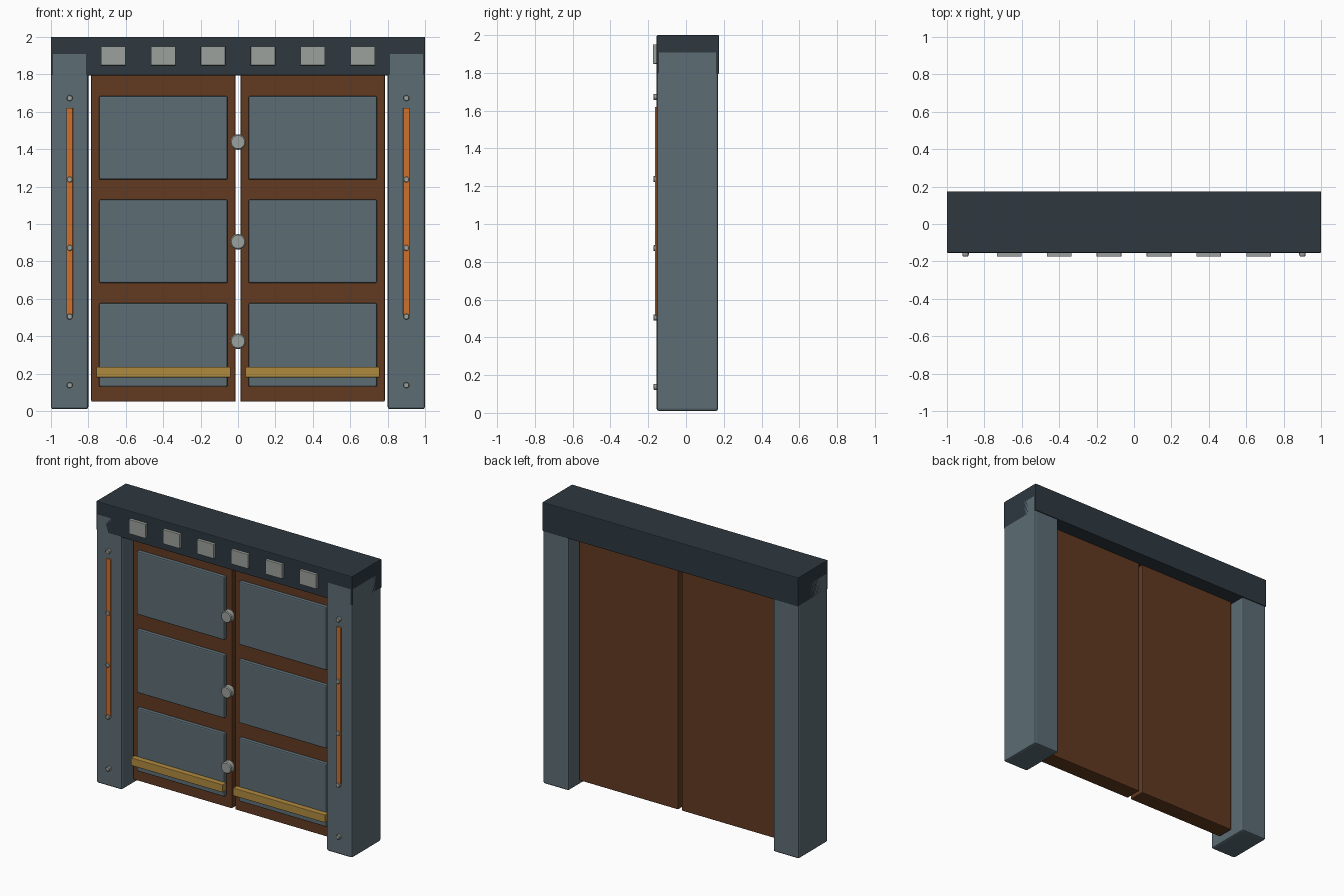
import bpy, bmesh, math
from mathutils import Matrix

if "Cube" in bpy.data.objects:
    bpy.data.objects.remove(bpy.data.objects["Cube"])


def material(name, rgb):
    m = bpy.data.materials.new(name)
    lin = [(c / 255 / 12.92) if c < 10 else ((c / 255 + 0.055) / 1.055) ** 2.4 for c in rgb]
    m.diffuse_color = (*lin, 1)
    m.use_nodes = True
    m.node_tree.nodes["Principled BSDF"].inputs["Base Color"].default_value = m.diffuse_color
    return m


STEEL = material("blue_grey_steel", (92, 109, 117))
DARK = material("dark_steel", (46, 56, 64))
WOOD = material("brown_wood", (98, 58, 33))
ORANGE = material("orange_strip", (208, 112, 44))
BRASS = material("brass", (176, 138, 62))
SILVER = material("pale_metal", (156, 161, 156))


def finish(name, bm, mat):
    me = bpy.data.meshes.new(name)
    bm.to_mesh(me)
    bm.free()
    me.materials.append(mat)
    ob = bpy.data.objects.new(name, me)
    bpy.context.collection.objects.link(ob)
    return ob


def box(name, x, y, z, mat, bevel=0.0):
    """Box given as (min, max) per axis, with a rounded edge."""
    bm = bmesh.new()
    bmesh.ops.create_cube(bm, size=1)
    for v in bm.verts:
        v.co = [r[0] if c < 0 else r[1] for c, r in zip(v.co, (x, y, z))]
    if bevel:
        bmesh.ops.bevel(bm, geom=bm.edges[:], offset=bevel, segments=2,
                        profile=0.5, affect='EDGES')
    return finish(name, bm, mat)


def stud(name, x, z, y, radius, sides, mat, bevel):
    """Short cylinder facing the front, spanning y = (min, max)."""
    bm = bmesh.new()
    bmesh.ops.create_cone(bm, cap_ends=True, segments=sides, radius1=radius,
                          radius2=radius, depth=y[1] - y[0],
                          matrix=Matrix.Translation((x, (y[0] + y[1]) / 2, z))
                          @ Matrix.Rotation(math.pi / 2, 4, 'X'))
    if bevel:
        rims = [e for e in bm.edges if abs(e.verts[0].co.y - e.verts[1].co.y) < 1e-5]
        bmesh.ops.bevel(bm, geom=rims, offset=bevel, segments=1, affect='EDGES')
    return finish(name, bm, mat)


def span(s, a, b):
    return tuple(sorted((s * a, s * b)))


for s, side in ((-1, "left"), (1, "right")):
    # Side posts with a lit strip and rivets
    box(side + "_post", span(s, 0.80, 1.0), (-0.155, 0.17), (0.01, 1.92), STEEL, 0.012)
    box(side + "_strip", span(s, 0.883, 0.918), (-0.165, -0.15), (0.515, 1.62), ORANGE, 0.002)
    for z in (0.138, 0.505, 0.872, 1.238, 1.673):
        stud(side + "_rivet", s * 0.9, z, (-0.173, -0.15), 0.016, 12, SILVER, 0.003)
    # Door leaf, raised panels and kick bar
    box(side + "_door", span(s, 0.013, 0.785), (-0.05, 0.07), (0.05, 1.80), WOOD, 0.006)
    for z in (0.13, 0.684, 1.237):
        box(side + "_panel", span(s, 0.056, 0.742), (-0.075, -0.04), (z, z + 0.447), STEEL, 0.008)
    box(side + "_kick_bar", span(s, 0.04, 0.758), (-0.113, -0.07), (0.18, 0.235), BRASS, 0.003)

# Top beam with a row of plates
box("top_beam", (-1, 1), (-0.155, 0.175), (1.795, 2.0), DARK, 0.005)
for i in range(6):
    x = -0.667 + i * 0.2668
    box("beam_plate", (x - 0.066, x + 0.066), (-0.175, -0.15), (1.848, 1.95), SILVER, 0.003)

# Round locks along the middle gap
for z in (0.373, 0.905, 1.438):
    stud("centre_lock", 0, z, (-0.135, -0.09), 0.042, 16, SILVER, 0.006)
